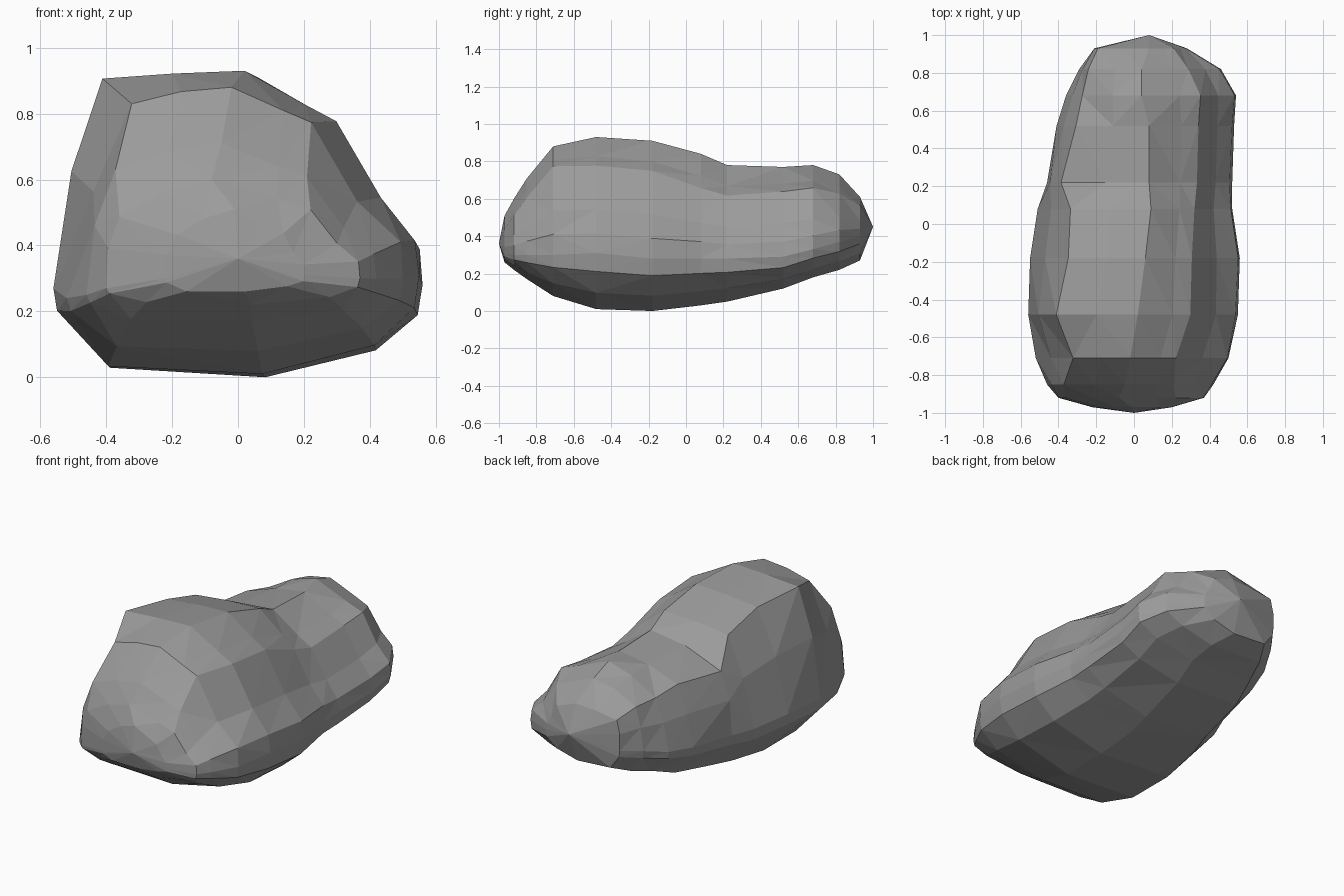
import bpy
import bmesh
import random

random.seed(4)

# Remove the default cube if the scene has it
default_cube = bpy.data.objects.get("Cube")
if default_cube:
    bpy.data.objects.remove(default_cube, do_unlink=True)


def make_material(name, colour):
    """One flat colour for the viewport and for renders."""
    material = bpy.data.materials.new(name)
    material.use_nodes = True
    material.diffuse_color = colour
    shader = material.node_tree.nodes["Principled BSDF"]
    shader.inputs["Base Color"].default_value = colour
    shader.inputs["Roughness"].default_value = 0.9
    return material


# Key measures of each slice from front to back, in hundredths:
# y, left x z, right x z, bottom z, left shoulder x z, ridge x z, right shoulder x z
SLICES = [
    (-97, -22, 30, 20, 31, 26, -19, 43, -1, 51, 14, 44),
    (-92, -40, 27, 37, 30, 22, -36, 49, -8, 60, 22, 51),
    (-85, -46, 25, 42, 30, 17, -37, 63, -5, 71, 21, 61),
    (-71, -52, 24, 50, 30, 8, -32, 83, -2, 88, 22, 77),
    (-48, -56, 27, 55, 31, 1, -41, 91, 2, 93, 30, 78),
    (-18, -55, 29, 56, 28, 0, -35, 88, 6, 91, 31, 75),
    (8, -51, 29, 52, 28, 3, -34, 81, 9, 84, 32, 66),
    (22, -46, 29, 52, 28, 5, -39, 66, 8, 78, 33, 62),
    (52, -41, 32, 53, 29, 12, -31, 67, 8, 77, 34, 64),
    (68, -36, 34, 54, 33, 18, -27, 64, 4, 78, 35, 66),
    (82, -29, 38, 46, 37, 22, -24, 63, 4, 73, 29, 63),
    (93, -21, 40, 28, 40, 27, -19, 58, 8, 61, 21, 56),
]
FRONT_TIP = (0, -1, 0.36)
BACK_TIP = (0.08, 1, 0.45)


def mix(a, b, t):
    return a + (b - a) * t


def slice_outline(measures):
    """Closed outline of one slice, running from the keel round by the left side."""
    y, xl, zl, xr, zr, zb, sl, zsl, ridge, zt, sr, zsr = [m / 100 for m in measures]
    outline = [
        (mix(xl, xr, 0.57), zb),                               # keel
        (xl * 0.7, mix(zb, zl, 0.1)),                          # left underside
        (xl * 0.98, mix(zb, zl, 0.75)),                        # left lower edge
        (xl, zl),                                              # left widest point
        (mix(xl, sl, 0.5) * 1.04, mix(zl, zsl, 0.55)),         # left wall
        (sl, zsl),                                             # left shoulder
        (mix(sl, ridge, 0.5), mix(zsl, zt, 0.7)),              # crown
        (ridge, zt),                                           # ridge
        (mix(ridge, sr, 0.65), mix(zt, zsr, 0.68)),            # right crown
        (sr, zsr),                                             # right shoulder
        (mix(xr, sr, 0.48), mix(zr, zsr, 0.5)),                # ledge
        (xr * 0.98, mix(zr, zsr, 0.23)),                       # upper rim
        (xr, zr),                                              # right widest point
        (xr * 0.98, mix(zr, zb, 0.32)),                        # lower rim
        (xr * 0.75, mix(zr, zb, 0.7)),                         # right underside
    ]
    return [(x, y, z) for x, z in outline]


# Loft the slices into one closed boulder
bm = bmesh.new()
rings = [[bm.verts.new(p) for p in slice_outline(s)] for s in SLICES]
for near, far in zip(rings, rings[1:]):
    count = len(near)
    for i in range(count):
        j = (i + 1) % count
        bm.faces.new((near[i], near[j], far[j], far[i]))

# Close each end with a blunt tip
for ring, tip in ((rings[0], FRONT_TIP), (rings[-1], BACK_TIP)):
    tip_vert = bm.verts.new(tip)
    for i, vert in enumerate(ring):
        bm.faces.new((vert, ring[i - 1], tip_vert))

# Slightly uneven chipped surface, keeping the keel, the ridge and the widest points in place
for ring in rings:
    for i, vert in enumerate(ring):
        if i not in (0, 3, 7, 12):
            vert.co.x += random.uniform(-0.004, 0.004)
            vert.co.z += random.uniform(-0.004, 0.004)

bmesh.ops.triangulate(bm, faces=bm.faces[:], quad_method='SHORT_EDGE')
bmesh.ops.recalc_face_normals(bm, faces=bm.faces[:])

mesh = bpy.data.meshes.new("boulder")
bm.to_mesh(mesh)
bm.free()
mesh.materials.append(make_material("stone_grey", (0.33, 0.33, 0.33, 1.0)))
boulder = bpy.data.objects.new("boulder", mesh)
bpy.context.collection.objects.link(boulder)
